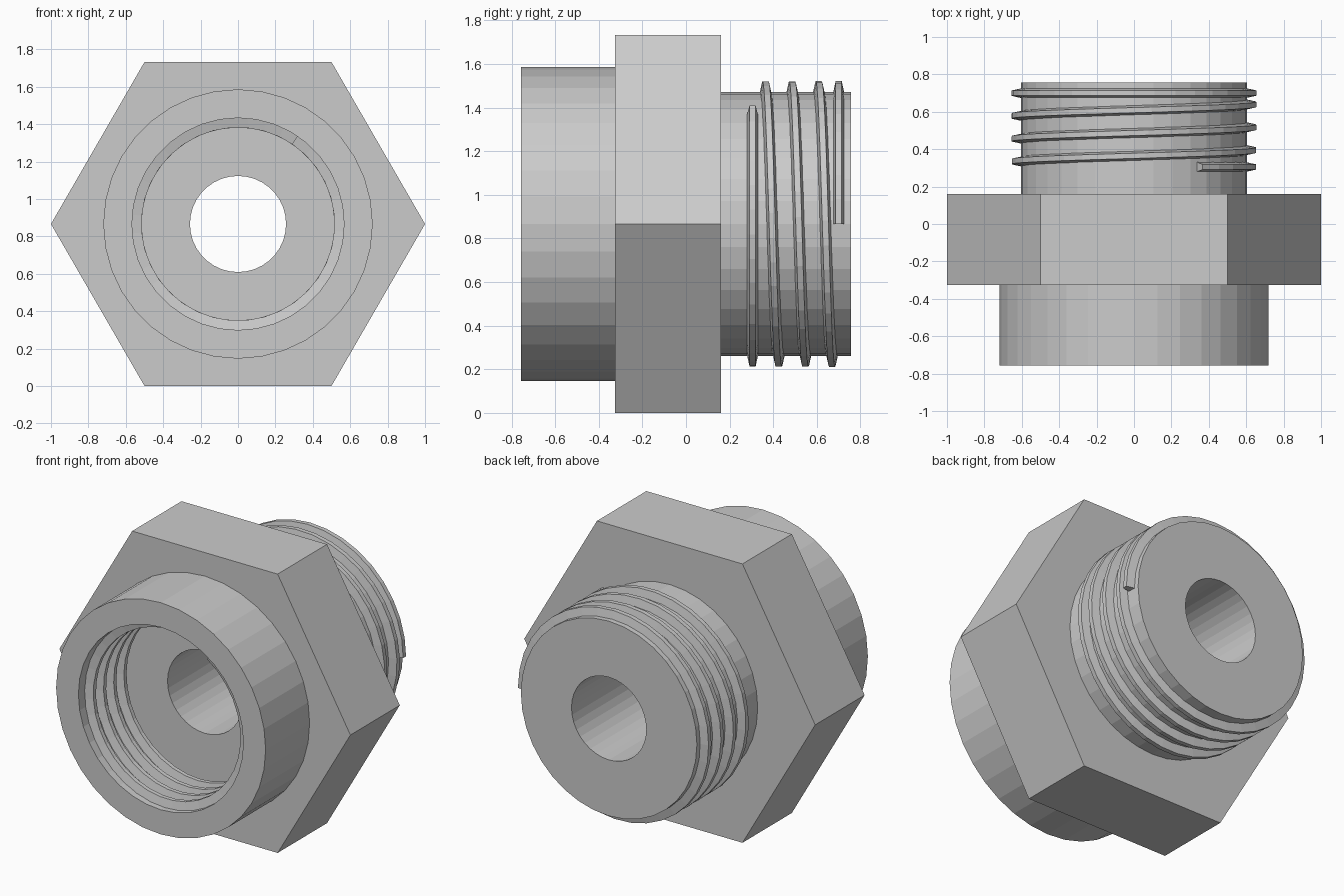
import bpy, bmesh
from math import sin, cos, pi, radians, sqrt

if "Cube" in bpy.data.objects:
    bpy.data.objects.remove(bpy.data.objects["Cube"])

SEG = 36
CZ = sqrt(3) / 2          # height of the axis above the ground


def point(r, a, y):
    return (r * cos(a), y, CZ + r * sin(a))


def make_object(name, bm):
    bmesh.ops.recalc_face_normals(bm, faces=bm.faces)
    mesh = bpy.data.meshes.new(name)
    bm.to_mesh(mesh)
    bm.free()
    obj = bpy.data.objects.new(name, mesh)
    bpy.context.collection.objects.link(obj)
    return obj


def bridge(bm, a, b, closed=True):
    n = len(a)
    for i in range(n if closed else n - 1):
        j = (i + 1) % n
        bm.faces.new((a[i], a[j], b[j], b[i]))


def hex_radius(a):
    # distance from the axis to a flat-topped hexagon of circumradius 1
    return CZ / cos(a % (pi / 3) - pi / 6)


def fitting_body():
    # (y, radius) loop around the section; None means the hexagon outline
    profile = [(-0.325, 0.257), (-0.325, 0.567), (-0.757, 0.567), (-0.757, 0.72),
               (-0.325, 0.72), (-0.325, None), (0.16, None), (0.16, 0.605),
               (0.757, 0.605), (0.757, 0.257)]
    bm = bmesh.new()
    angles = [2 * pi * i / SEG for i in range(SEG)]
    rings = [[bm.verts.new(point(r or hex_radius(a), a, y)) for a in angles]
             for y, r in profile]
    for k, ring in enumerate(rings):
        bridge(bm, ring, rings[(k + 1) % len(rings)])
    # merge the coplanar facets into clean flat faces on the hex sides
    bmesh.ops.dissolve_limit(bm, angle_limit=radians(1), verts=bm.verts,
                             edges=bm.edges, delimit={'NORMAL'})
    bmesh.ops.triangulate(bm, faces=[f for f in bm.faces if len(f.verts) > 4])
    return make_object("fitting_body", bm)


def thread(name, root, tip, y0, y1, pitch, half_root, half_tip):
    # trapezoid ridge along a helix whose two ends run out flat
    bm = bmesh.new()
    start = -56 / 360                       # turns, 0 = right-hand side
    steps = int((4 - start) * SEG)
    sections = []
    for i in range(steps + 1):
        t = start + (4 - start) * i / steps
        y = min(max((y0 + y1) / 2 + pitch * (t - 1.88), y0), y1)
        a = -2 * pi * t
        sections.append([bm.verts.new(point(r, a, y + d)) for r, d in
                         ((root, -half_root), (tip, -half_tip),
                          (tip, half_tip), (root, half_root))])
    for s, e in zip(sections, sections[1:]):
        bridge(bm, s, e)
    bm.faces.new(sections[0])
    bm.faces.new(sections[-1])
    return make_object(name, bm)


fitting_body()
thread("outer_thread", 0.595, 0.655, 0.305, 0.70, 0.122, 0.027, 0.014)
thread("inner_thread", 0.572, 0.516, -0.70, -0.365, 0.10, 0.026, 0.013)
